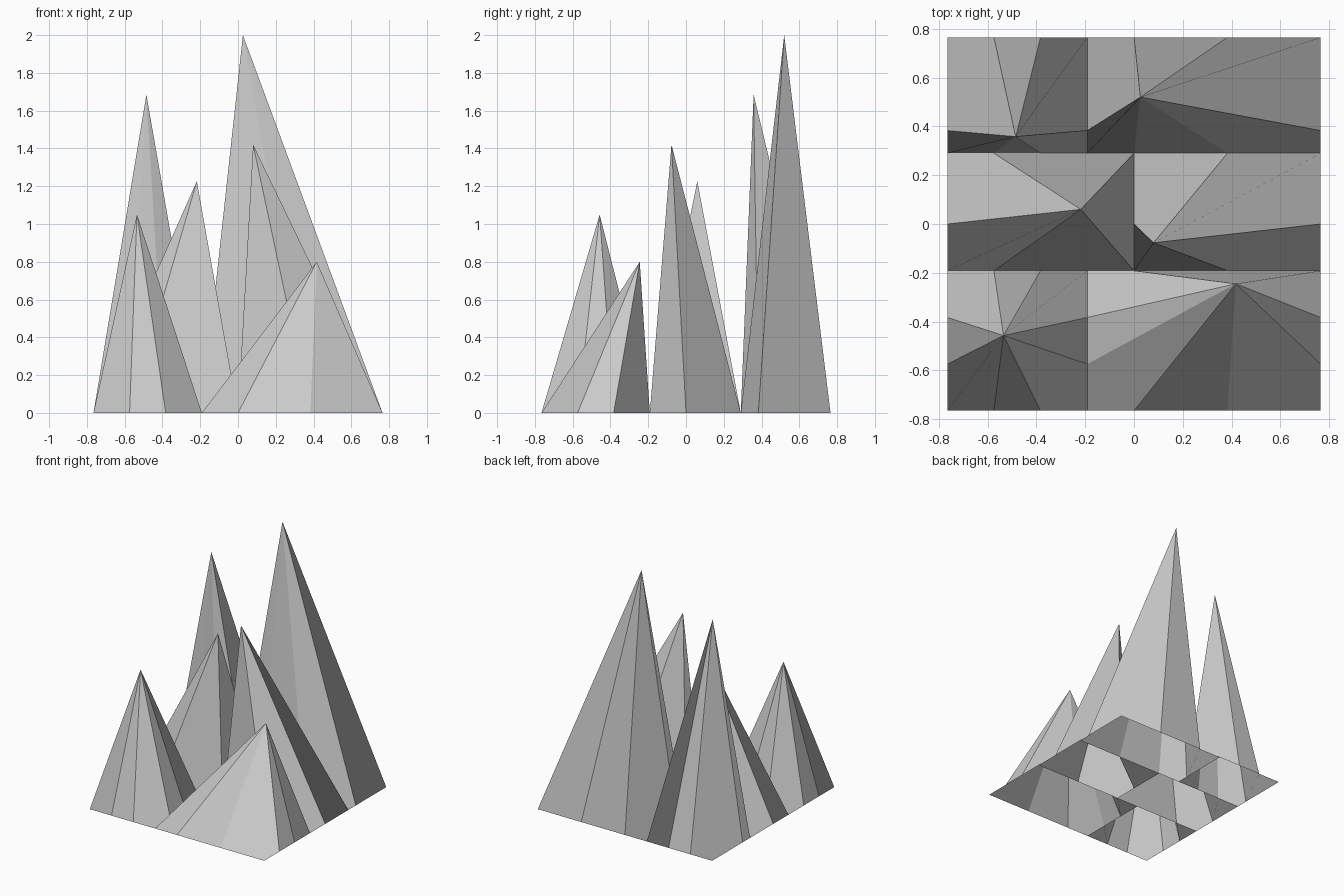
import bpy, bmesh

if "Cube" in bpy.data.objects:
    bpy.data.objects.remove(bpy.data.objects["Cube"])

E, S, T, M = 0.765, 0.1915, 0.383, 0.574   # outer edge and grid steps
Y1, Y2 = -0.1915, 0.29                     # row boundaries


def peak(name, x0, x1, y0, y1, apex, xs, left, right):
    """Open-bottomed peak: apex fanned to a rectangle whose sides are split at given points."""
    sides = [
        ((x0, y0), [(x, y0) for x in xs]),
        ((x1, y0), [(x1, y) for y in right]),
        ((x1, y1), [(x, y1) for x in reversed(xs)]),
        ((x0, y1), [(x0, y) for y in reversed(left)]),
    ]
    ring = []                              # (point, ridge?) - corners fold inside a quad
    for i, (corner, mids) in enumerate(sides):
        ring.append((corner, not mids or not sides[i - 1][1]))
        ring += [(p, True) for p in mids]
    bm = bmesh.new()
    top = bm.verts.new(apex)
    base = [bm.verts.new((*p, 0)) for p, _ in ring]
    n = len(base)
    for i in range(n):
        if not ring[i][1]:
            continue
        j = (i + 1) % n
        if ring[j][1]:
            bm.faces.new((top, base[i], base[j]))
            continue
        a, corner, b = base[i], base[j], base[(j + 1) % n]
        # corner quads all fold along the same grid diagonal
        if ring[j][0] in ((x0, y0), (x1, y1)):
            bm.faces.new((top, a, corner, b))
        else:
            bm.faces.new((a, corner, b, top))
    mesh = bpy.data.meshes.new(name)
    bm.to_mesh(mesh)
    bm.free()
    bpy.context.collection.objects.link(bpy.data.objects.new(name, mesh))


# Front row
front_y = [-M, -T]
peak("front_left_peak", -E, -S, -E, Y1, (-0.535, -0.457, 1.05), [-M, -T], front_y, front_y)
peak("front_right_peak", -S, E, -E, Y1, (0.417, -0.245, 0.80), [0, T], front_y, front_y)
# Middle row
peak("middle_left_peak", -E, 0, Y1, Y2, (-0.218, 0.06, 1.226), [-M], [0], [])
peak("middle_right_peak", 0, E, Y1, Y2, (0.08, -0.077, 1.42), [T], [0], [0])
# Back row
peak("back_left_peak", -E, -S, Y2, E, (-0.485, 0.358, 1.685), [-M, -T], [T], [T])
peak("back_right_peak", -S, E, Y2, E, (0.026, 0.52, 2.0), [0, T], [T], [T])
